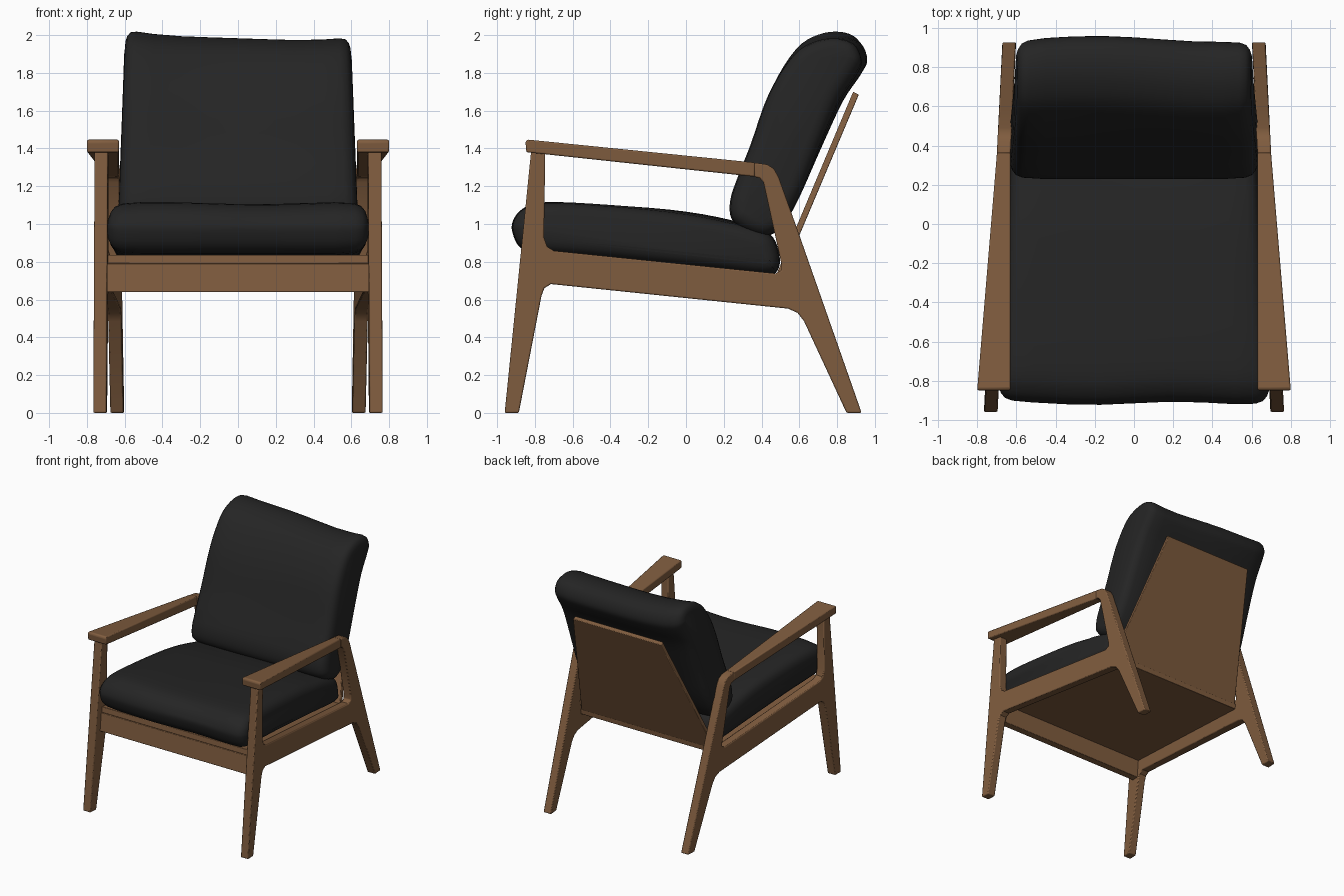
import bpy, bmesh, math
from mathutils import Vector

if "Cube" in bpy.data.objects:
    bpy.data.objects.remove(bpy.data.objects["Cube"])


def material(name, rgb):
    m = bpy.data.materials.new(name)
    m.diffuse_color = (*rgb, 1)
    m.use_nodes = True
    m.node_tree.nodes["Principled BSDF"].inputs["Base Color"].default_value = m.diffuse_color
    return m


WOOD = material("walnut wood", (0.215, 0.108, 0.049))
FABRIC = material("black fabric", (0.018, 0.018, 0.018))


def finish(name, bm, mat):
    bmesh.ops.recalc_face_normals(bm, faces=bm.faces[:])
    me = bpy.data.meshes.new(name)
    bm.to_mesh(me)
    bm.free()
    me.materials.append(mat)
    ob = bpy.data.objects.new(name, me)
    bpy.context.collection.objects.link(ob)
    return ob


def smooth(ob, angle=35):
    bpy.ops.object.select_all(action='DESELECT')
    ob.select_set(True)
    bpy.context.view_layer.objects.active = ob
    bpy.ops.object.shade_smooth_by_angle(angle=math.radians(angle))


def prism(name, profile, lo, hi, mirror=False, bevel=0.007):
    """Side profile (y, z) spanned in x between lo(y, z) and hi(y, z)."""
    bm = bmesh.new()
    a = [bm.verts.new((lo(y, z), y, z)) for y, z in profile]
    b = [bm.verts.new((hi(y, z), y, z)) for y, z in profile]
    bm.faces.new(a)
    bm.faces.new(b[::-1])
    n = len(a)
    for i in range(n):
        j = (i + 1) % n
        bm.faces.new((a[i], b[i], b[j], a[j]))
    ob = finish(name, bm, WOOD)
    smooth(ob)
    bv = ob.modifiers.new("soft edges", 'BEVEL')
    bv.width, bv.segments = bevel, 2
    bv.limit_method, bv.angle_limit = 'ANGLE', math.radians(40)
    if mirror:
        ob.modifiers.new("other side", 'MIRROR')
    return ob


def closed_spline(pts, steps=4):
    """Catmull-Rom curve through a closed set of points."""
    P = [Vector(p) for p in pts]
    n, out = len(P), []
    for i in range(n):
        p0, p1, p2, p3 = P[i - 1], P[i], P[(i + 1) % n], P[(i + 2) % n]
        for k in range(steps):
            t = k / steps
            out.append(0.5 * (2 * p1 + (p2 - p0) * t
                              + (2 * p0 - 5 * p1 + 4 * p2 - p3) * t * t
                              + (3 * p1 - p0 - 3 * p2 + p3) * t ** 3))
    return out


def cushion(name, pts, half_width, warp):
    """Counter-clockwise (y, z) profile lofted in x, drawn in at both ends."""
    prof = closed_spline(pts)
    n = len(prof)
    half = [(1, .075), (.985, .045), (.955, .02), (.9, .006),
            (.75, 0), (.5, 0), (.25, 0)]
    stations = [(-u, d) for u, d in half] + [(0, 0)] + half[::-1]
    bm = bmesh.new()
    rings = []
    for u, d in stations:
        ring = []
        for i, p in enumerate(prof):
            t = (prof[(i + 1) % n] - prof[i - 1]).normalized()
            q = p + Vector((-t.y, t.x)) * d
            dy, dz = warp(u, q.x, q.y)
            ring.append(bm.verts.new((u * half_width(p.x, p.y),
                                      q.x + dy, q.y + dz)))
        rings.append(ring)
    for r, s in zip(rings, rings[1:]):
        for i in range(n):
            j = (i + 1) % n
            bm.faces.new((r[i], r[j], s[j], s[i]))
    bm.faces.new(rings[0])
    bm.faces.new(rings[-1][::-1])
    smooth(finish(name, bm, FABRIC), 50)


# Side frames: legs and rail in one piece, closer together at the back
def mid(y):
    return 0.73 - 0.05 * (y + 0.93)


frame = [(-.96, 0), (-.885, 0), (-.765, .62), (-.75, .66), (-.715, .682),
         (.54, .552), (.59, .53), (.625, .485), (.85, 0), (.93, 0),
         (.59, .97), (.49, 1.25), (.465, 1.293), (.43, 1.315), (.36, 1.325),
         (.36, 1.25), (.39, 1.243), (.41, 1.22), (.505, .79), (.505, .755),
         (.475, .738), (-.70, .858), (-.735, .88), (-.752, .93),
         (-.745, 1.385), (-.82, 1.385)]
prism("side_frame", frame, lambda y, z: mid(y) - .035,
      lambda y, z: mid(y) + .035, mirror=True)

# Armrests, widening towards the front
arm = [(-.845, 1.38), (-.85, 1.435), (-.84, 1.447), (.365, 1.325), (.365, 1.25)]
prism("armrest", arm, lambda y, z: .631,
      lambda y, z: .70 + .1 * (.36 - y) / 1.2, mirror=True, bevel=0.01)

# Front rail and seat board between the frames
prism("front_rail", [(-.84, .64), (-.78, .64), (-.765, .79), (-.825, .79)],
      lambda y, z: -.70, lambda y, z: .70, bevel=0.004)
board = [(-.82, .79), (.50, .672), (.505, .715), (-.815, .837)]
prism("seat_board", board, lambda y, z: -mid(y) + .03,
      lambda y, z: mid(y) - .03, bevel=0.004)

# Leaning back board, narrower at the top
back = [(.465, .70), (.495, .69), (.915, 1.685), (.885, 1.70)]


def back_half(y, z):
    return .62 - .215 * (z - .70) / 1.0


prism("back_board", back, lambda y, z: -back_half(y, z), back_half, bevel=0.005)

# Seat cushion
seat = [(-.91, .95), (-.87, .875), (-.78, .845), (-.4, .815), (.1, .765),
        (.42, .732), (.49, .765), (.49, .86), (.44, .95), (.3, 1.0),
        (0, 1.06), (-.4, 1.095), (-.74, 1.11), (-.86, 1.075), (-.91, 1.01)]
cushion("seat_cushion", seat,
        lambda y, z: .69 - .07 * min(1, max(0, (y + .9) / 1.4)),
        lambda u, y, z: (.008 * math.sin(5 * u) if y < -.7 else 0,
                         .006 * math.sin(4 * u + 3 * y) if z > 1 else 0))

# Back cushion, slightly slumped to one side at the top
pillow = [(.235, 1.13), (.24, 1.03), (.31, .965), (.42, .935), (.51, .99),
          (.60, 1.14), (.71, 1.4), (.82, 1.65), (.91, 1.79), (.945, 1.87),
          (.91, 1.955), (.82, 1.99), (.70, 1.975), (.58, 1.90),
          (.45, 1.70), (.345, 1.42), (.275, 1.25)]


def slump(u, y, z):
    t = max(0, (z - 1.2) / .8)
    return (.018 * t * math.cos(3 * u + 1),
            t * (-.02 * u + .045 * abs(u) ** 6 - .008))


cushion("back_cushion", pillow,
        lambda y, z: .635 - .04 * max(0, (z - 1.0)), slump)
